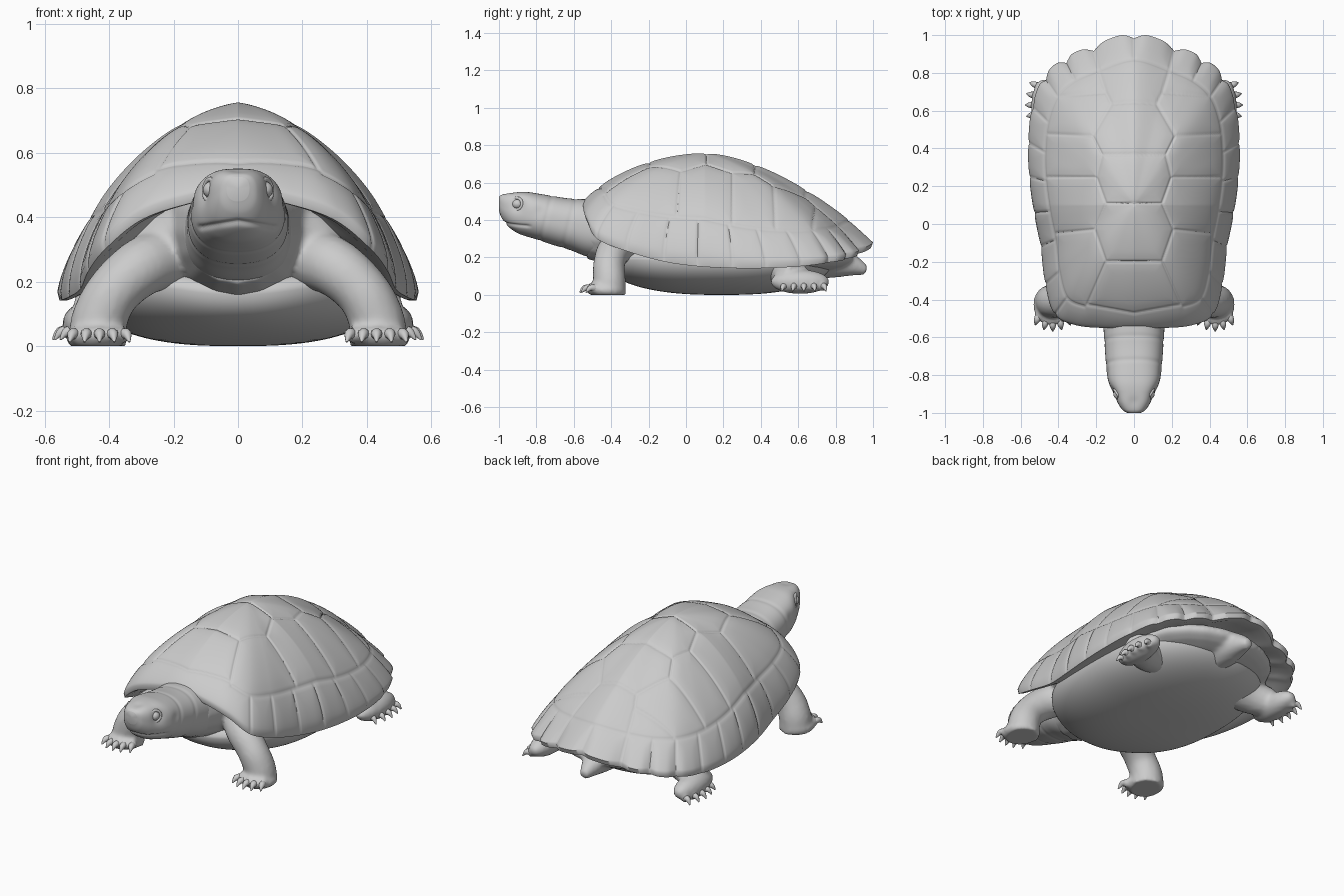
import bpy, bmesh, math
from mathutils import Vector, Matrix, kdtree

if "Cube" in bpy.data.objects:
    bpy.data.objects.remove(bpy.data.objects["Cube"])


def spline(pts, n, closed=False):
    """Catmull-Rom through tuples of any length, n samples per span."""
    out, m = [], len(pts)
    for i in range(m if closed else m - 1):
        idx = [i - 1, i, i + 1, i + 2]
        idx = [k % m for k in idx] if closed else [min(max(k, 0), m - 1) for k in idx]
        a, b, c, d = (pts[k] for k in idx)
        for j in range(n):
            t = j / n
            out.append(tuple(q + .5 * t * (r - p + t * (2*p - 5*q + 4*r - s + t * (3*(q - r) + s - p)))
                             for p, q, r, s in zip(a, b, c, d)))
    return out if closed else out + [pts[-1]]


def add_rings(bm, rings):
    vs = [[bm.verts.new(p) for p in r] for r in rings]
    n = len(vs[0])
    for a, b in zip(vs, vs[1:]):
        for i in range(n):
            bm.faces.new((a[i], a[(i+1) % n], b[(i+1) % n], b[i]))
    for r in (vs[0], vs[-1]):
        c = bm.verts.new(sum((v.co for v in r), Vector()) / n)
        for i in range(n):
            bm.faces.new((c, r[i], r[(i+1) % n]))


def add_tube(bm, pts, n=6, seg=16):
    path = spline(pts, n)
    rings = []
    for i, p in enumerate(path):
        d = Vector(path[min(i+1, len(path)-1)][:3]) - Vector(path[max(i-1, 0)][:3])
        q = d.to_track_quat('Z', 'Y')
        rings.append([Vector(p[:3]) + q @ Vector((math.cos(a), math.sin(a), 0)) * p[3]
                      for a in (math.tau * k / seg for k in range(seg))])
    add_rings(bm, rings)


def add_ball(bm, c, r, seg=24):
    bmesh.ops.create_uvsphere(bm, u_segments=seg, v_segments=seg // 2, radius=1,
                              matrix=Matrix.Translation(c) @ Matrix.Diagonal((*r, 1)))


def power(c, e):
    return math.copysign(abs(c)**e, c)


def finish(name, bm, angle=60):
    bmesh.ops.recalc_face_normals(bm, faces=bm.faces)
    me = bpy.data.meshes.new(name)
    bm.to_mesh(me)
    bm.free()
    ob = bpy.data.objects.new(name, me)
    bpy.context.collection.objects.link(ob)
    bpy.ops.object.select_all(action='DESELECT')
    ob.select_set(True)
    bpy.context.view_layer.objects.active = ob
    bpy.ops.object.shade_smooth_by_angle(angle=math.radians(angle))
    return ob


# Shell: rim curve, one span per edge scute
CY, N, EDGE = .1, 20, .85
half = [(0, -.55, .48), (.17, -.55, .45), (.31, -.535, .4), (.42, -.48, .31), (.47, -.32, .245),
        (.495, -.12, .19), (.53, .06, .165), (.555, .25, .155), (.56, .43, .155), (.54, .62, .165),
        (.48, .78, .185), (.37, .88, .205), (.22, .945, .23), (0, 1.012, .27)]
rim = spline(half + [(-x, y, z) for x, y, z in half[-2:0:-1]], N, True)


def on_rim(p, t):
    return p[0] * t, CY + (p[1] - CY) * t


# Scute seams drawn in plan on one side
seams = [[(0, -.2), (.11, -.2), (.15, -.2), (.25, -.43)],
         [(.15, -.2), (.21, -.03), (.15, .11), (.2, .25), (.17, .37), (.22, .47), (.12, .64),
          (.15, .7), (.187, .818)],
         [(0, .11), (.15, .11)], [(0, .37), (.17, .37)], [(0, .65), (.12, .64)],
         [(.21, -.03), (.42, -.05)], [(.2, .25), (.47, .25)], [(.22, .47), (.47, .48)], [(.15, .7), (.41, .68)],
         [(0, -.475), (.11, -.455), (.25, -.43)], [on_rim(p, EDGE) for p in rim[2*N:13*N+1]]]
seams += [[on_rim(p, EDGE), on_rim(p, 1)] for p in half[3:]]
dots = []
for line in seams:
    for a, b in zip(line, line[1:]):
        a, b = Vector((*a, 0)), Vector((*b, 0))
        k = max(1, int((b - a).length / .003))
        dots += [a.lerp(b, i / k) for i in range(k + 1)]
kd = kdtree.KDTree(len(dots))
for i, p in enumerate(dots):
    kd.insert(p, i)
kd.balance()

# Rear edge is scalloped between the seams
scallop = [1 - .025 * math.exp(-((j/N - round(j/N)) / .2)**2) * min(max((p[1] - .55) / .3, 0), 1)
           for j, p in enumerate(rim)]
core, rings, RINGS = Vector((0, CY, .2)), [], 100
for i in range(1, RINGS + 1):
    t, ring = i / RINGS, []
    for p, notch in zip(rim, scallop):
        k = 1 + (notch - 1) * max(0, (t - EDGE) / (1 - EDGE))
        x, y = on_rim(p, t * k)
        reach = math.hypot(p[0], p[1] - CY)
        back, side = max(0, (p[1] - CY) / reach), (p[0] / reach)**2
        f = max(0, 1 - t**(2 - .3 * back - .35 * side)) ** (.8 + .2 * back - .18 * side)
        zr = p[2] + .015
        v = Vector((x, y, zr + (.748 - zr) * f + .01 * math.exp(-abs(x) / .05) * (1 - t)))
        d = kd.find((abs(x), y, 0))[2]
        dent = .006 * math.exp(-(d / .006)**2) + .003 * math.exp(-(d / .03)**2)
        ring.append(v - (v - core).normalized() * dent)
    rings.append(ring)
for t, dz in ((.988, -.012), (.95, -.012), (.88, .005), (.7, .04)):
    rings.append([(*on_rim(p, t * k), p[2] + dz) for p, k in zip(rim, scallop)])
bm = bmesh.new()
add_rings(bm, rings)
finish("shell", bm)

# Belly plate: broad rounded hull, flat underneath, reaching the shell at the sides
bm = bmesh.new()
rings = []
for k in range(1, 31):
    r = math.sin(k / 30 * math.pi / 2)
    rings.append([(.485 * r * power(math.cos(a), .84), .19 + .6 * r * power(math.sin(a), .84),
                   .2 - .2 * max(0, 1 - r**2.6)**.45
                   - .025 * max(0, -math.sin(a))**8 * math.cos(3*(a + math.pi/2)) * r**6)
                  for a in (math.tau * i / 96 for i in range(96))])
rings.append([(x * .9, .19 + (y - .19) * .95, z + .03) for x, y, z in rings[-1]])
add_rings(bm, rings)
finish("belly_plate", bm)

# Skin: chest, rump, legs and tail blended together
bm = bmesh.new()
add_ball(bm, (0, -.17, .33), (.4, .27, .15))
add_ball(bm, (0, .54, .2), (.42, .36, .09))
add_tube(bm, [(0, -.2, .36, .26), (0, -.4, .355, .2), (0, -.53, .355, .163)])
add_tube(bm, [(0, .6, .18, .1), (0, .78, .175, .085), (0, .88, .16, .062), (0, .965, .13, .025)])
for side, s in (("left", 1), ("right", -1)):
    add_tube(bm, [(.18*s, -.25, .28, .1), (.29*s, -.37, .25, .092), (.385*s, -.41, .17, .085),
                  (.43*s, -.41, .08, .088), (.435*s, -.41, .0, .09)])
    add_ball(bm, (.44*s, -.425, .025), (.095, .105, .045))
    add_tube(bm, [(.2*s, .5, .16, .1), (.36*s, .53, .13, .095), (.47*s, .59, .095, .078)])
    add_ball(bm, (.475*s, .61, .07), (.07, .16, .065))
    fc, hc = bmesh.new(), bmesh.new()
    for i in range(5):
        a = (i - 2) / 2
        # front toe and claw
        d = Vector((math.sin(a * .35) * s, -math.cos(a * .35), 0))
        b = Vector(((.43 + .075*a)*s, -.515 + .03*a*a, .035))
        add_ball(bm, b, (.024, .028, .026), 12)
        add_tube(fc, [(*b, .019), (*(b + d*.028 + Vector((0, 0, .002))), .016),
                      (*(b + d*.053 - Vector((0, 0, .022))), .003)], 4, 10)
        # hind toe and claw
        d = Vector((s, .4 * a, 0)).normalized()
        b = Vector(((.525 - .02*a*a)*s, .63 + .1*a, .045))
        add_ball(bm, b, (.026, .026, .028), 12)
        add_tube(hc, [(*b, .019), (*(b + d*.028), .015), (*(b + d*.05 - Vector((0, 0, .025))), .003)], 4, 10)
    finish("front_claws_" + side, fc)
    finish("hind_claws_" + side, hc)
skin = finish("body_legs_and_tail", bm)
m = skin.modifiers.new("blend", 'REMESH')
m.mode, m.voxel_size = 'VOXEL', .012
m.use_smooth_shade = True
bpy.ops.object.modifier_apply(modifier=m.name)
m = skin.modifiers.new("soften", 'SMOOTH')
m.factor, m.iterations = .5, 6
bpy.ops.object.modifier_apply(modifier=m.name)
for v in skin.data.vertices:
    v.co.z = max(v.co.z, 0)

# Head and neck: (y, half width, bottom, top)
sections = [(-1, .035, .45, .525), (-.985, .06, .41, .537), (-.95, .085, .365, .547), (-.9, .108, .33, .55),
            (-.85, .13, .312, .55), (-.8, .143, .297, .543), (-.72, .15, .27, .53), (-.62, .157, .24, .515),
            (-.5, .165, .2, .51), (-.3, .18, .2, .5)]
dents = [(.02, -1, .495, .008, .008), (.115, -.9, .485, .036, .014), (.145, -.78, .45, .03, .005),
         (0, -.95, .56, .035, .008)]
rings = []
for y, w, zb, zt in spline(sections, 12):
    ring, zc = [], (zb + zt) / 2
    e = .7 + .15 * min(1, max(0, (y + .88) / .15))
    for k in range(120):
        a = math.tau * k / 120
        c, s = math.cos(a), math.sin(a)
        es = e if s > 0 else .85                       # boxy brow, round jaw
        v = Vector((w * power(c, es), y, zc + (zt - zb) / 2 * power(s, es)))
        dent = 0
        if y < -.82:                                   # mouth line
            dent += .008 * math.exp(-((v.z - .385 + .15 * abs(v.x)) / .008)**2) * min(1, (-.82 - y) / .03)
        for y0 in (-.75, -.62):                        # neck folds
            dent += .003 * math.exp(-((y - y0 - .25 * (v.z - .4)) / .012)**2)
        for x0, y0, z0, r, h in dents:
            dent += h * math.exp(-((abs(v.x) - x0)**2 + (y - y0)**2 + (v.z - z0)**2) / r**2)
        ring.append(v - (v - Vector((0, max(y, -.9), zc))).normalized() * dent)
    rings.append(ring)
bm = bmesh.new()
add_rings(bm, rings)
finish("head_and_neck", bm)

# Eyes with lids
for side, s in (("left", 1), ("right", -1)):
    bm = bmesh.new()
    add_ball(bm, (.079*s, -.9, .485), (.03, .03, .027))
    finish("eye_" + side, bm)
    q = Vector((.85*s, -.5, .1)).to_track_quat('Z', 'Y')
    bpy.ops.mesh.primitive_torus_add(major_radius=.032, minor_radius=.008, major_segments=32, minor_segments=10,
                                     location=(.088*s, -.905, .486), rotation=q.to_euler())
    bpy.context.object.name = "eyelid_" + side
    bpy.ops.object.shade_smooth()
